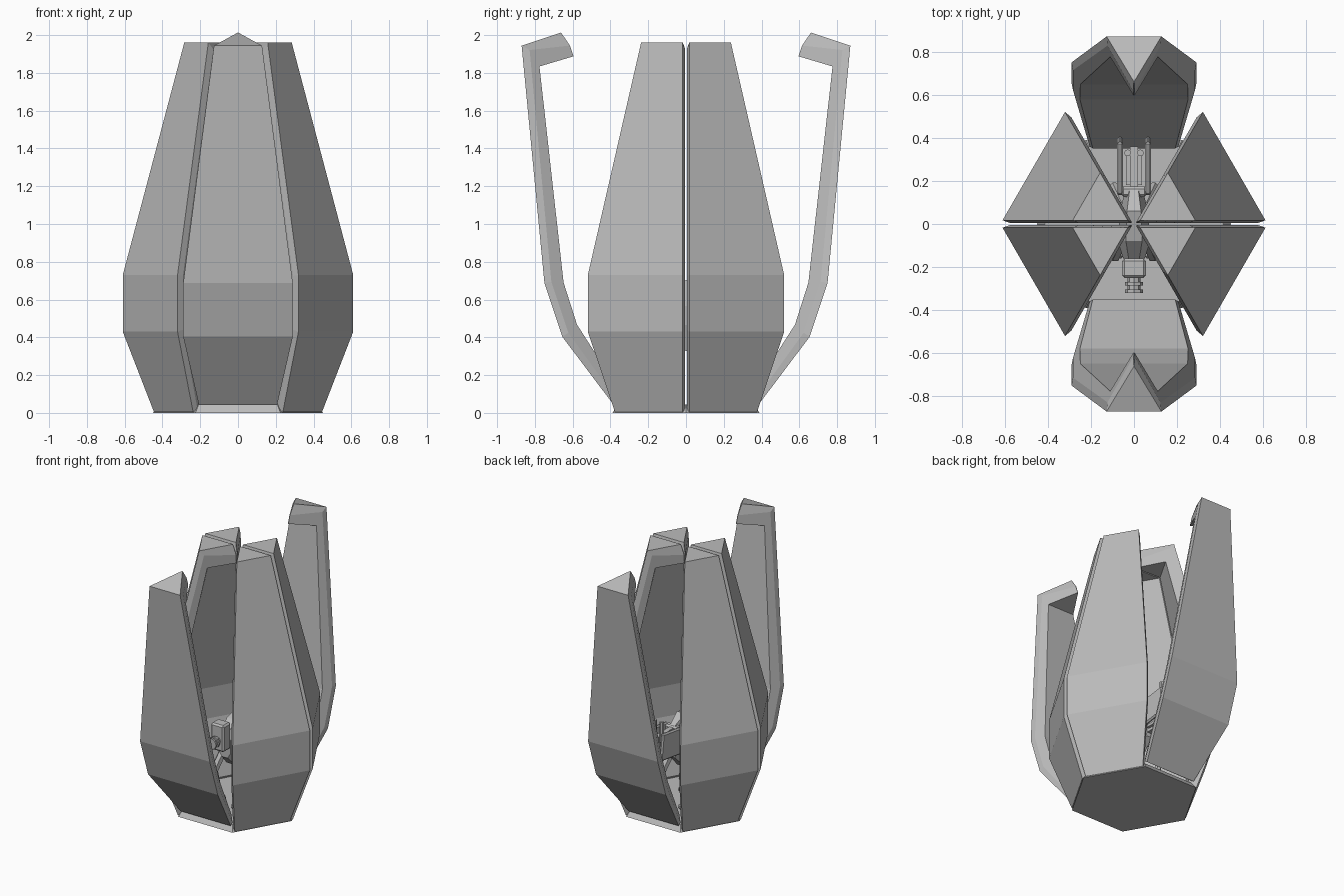
import bpy, bmesh, math
from mathutils import Matrix, Vector

cube = bpy.data.objects.get("Cube")
if cube:
    bpy.data.objects.remove(cube, do_unlink=True)

grey = bpy.data.materials.new("plain grey")
grey.use_nodes = True
COLOUR = (0.5, 0.5, 0.5, 1)
grey.diffuse_color = COLOUR
grey.node_tree.nodes["Principled BSDF"].inputs["Base Color"].default_value = COLOUR

T30 = math.tan(math.radians(30))


def finish(name, bm):
    bmesh.ops.remove_doubles(bm, verts=bm.verts, dist=0.0005)
    bmesh.ops.recalc_face_normals(bm, faces=bm.faces)
    mesh = bpy.data.meshes.new(name)
    bm.to_mesh(mesh)
    bm.free()
    mesh.materials.append(grey)
    obj = bpy.data.objects.new(name, mesh)
    bpy.context.collection.objects.link(obj)
    return obj


def loft(name, rings, matrix=Matrix()):
    """Skin a list of point rings and close both ends."""
    bm = bmesh.new()
    loops = [[bm.verts.new(matrix @ Vector(p)) for p in ring] for ring in rings]
    n = len(loops[0])
    for a, b in zip(loops, loops[1:]):
        for i in range(n):
            bm.faces.new((a[i], a[(i + 1) % n], b[(i + 1) % n], b[i]))
    bm.faces.new(loops[0])
    bm.faces.new(loops[-1])
    return finish(name, bm)


def box(name, centre, size, tilt=0, bevel=0.0):
    bm = bmesh.new()
    bmesh.ops.create_cube(bm, size=1)
    bmesh.ops.scale(bm, vec=size, verts=bm.verts)
    if bevel:
        bmesh.ops.bevel(bm, geom=bm.edges[:], offset=bevel, segments=1, affect='EDGES')
    bm.transform(Matrix.Translation(centre) @ Matrix.Rotation(math.radians(tilt), 4, 'X'))
    return finish(name, bm)


def rod(name, start, end, radius, sides=8):
    start, end = Vector(start), Vector(end)
    axis = end - start
    bm = bmesh.new()
    bmesh.ops.create_cone(bm, cap_ends=True, segments=sides, radius1=radius,
                          radius2=radius, depth=axis.length)
    bm.transform(Matrix.Translation((start + end) / 2)
                 @ axis.to_track_quat('Z', 'Y').to_matrix().to_4x4())
    return finish(name, bm)


# Petal profiles as (distance from axis, height): outer skin, chamfer, inner skin
OUTER = [(.394, .005), (.537, .43), (.537, .73), (.255, 1.96), (.035, 1.96)]
CHAMFER = [(.365, .012), (.50, .44), (.50, .725), (.222, 1.925), (.012, 1.88)]
INNER = [(.34, .06), (.443, .467), (.44, .70), (.20, 1.826), (.012, 1.82)]


def petal_rings():
    rings = []
    for o, c, i in zip(OUTER, CHAMFER, INNER):
        half = [(max(p[0] * T30 - gap, 0.001), -p[0], p[1])
                for p, gap in ((o, .02), (c, .005), (i, .005))]
        rings.append(half + [(-x, y, z) for x, y, z in reversed(half)])
    return rings


# Six petals; the front and back ones are swung open at the base
hinge = Vector((0, -OUTER[0][0], OUTER[0][1]))
swing = (Matrix.Translation((0, -.385, .045))
         @ Matrix.Rotation(math.radians(18.4), 4, 'X') @ Matrix.Translation(-hinge))
names = ["front_petal", "front_left_petal", "back_left_petal",
         "back_petal", "back_right_petal", "front_right_petal"]
for k, name in enumerate(names):
    turn = Matrix.Rotation(math.radians(60 * k), 4, 'Z')
    loft(name, petal_rings(), turn @ swing if k % 3 == 0 else turn)


# Hexagonal floor
def hexagon(apothem, z):
    r = apothem / math.cos(math.pi / 6)
    return [(r * math.cos(k * math.pi / 3), r * math.sin(k * math.pi / 3), z) for k in range(6)]


loft("floor", [hexagon(.39, 0), hexagon(.36, .045)])


# Folded machine: faceted hull, lengthwise sections (y, half width, low z, high z)
def section(y, w, low, high):
    mid, c = (low + high) / 2, w * .5
    return [(c, y, low), (w, y, mid - .05), (w, y, mid + .05), (c, y, high),
            (-c, y, high), (-w, y, mid + .05), (-w, y, mid - .05), (-c, y, low)]


loft("machine_hull", [section(-.16, .05, .42, .6), section(-.08, .075, .34, .68),
                      section(.06, .065, .32, .72), section(.16, .04, .42, .66)])

# Front head and stacked neck
box("machine_head", (0, -.205, .6), (.11, .09, .2), bevel=.012)
rod("neck", (0, -.24, .58), (0, -.32, .58), .03)
for y in (-.27, -.305):
    rod("neck_ring", (0, y, .58), (0, y - .015, .58), .042)

# Rear pack with ribs and twin upright tubes
box("rear_spine", (0, .26, .55), (.035, .2, .2))
for z in (.48, .55, .62):
    box("rear_rib", (0, .25, z), (.075, .14, .02))
box("rear_collar", (0, .15, .58), (.12, .05, .16), bevel=.012)

# Paired side parts
for s in (1, -1):
    box("rear_fin", (s * .065, .27, .58), (.028, .25, .2), 8, .01)
    rod("upright_tube", (s * .03, .33, .5), (s * .03, .33, .76), .016)
    rod("front_thigh", (s * .05, -.06, .48), (s * .09, -.15, .3), .028, 6)
    rod("front_shin", (s * .09, -.15, .3), (s * .08, -.1, .08), .022, 6)
    rod("rear_thigh", (s * .05, .08, .45), (s * .09, .17, .28), .028, 6)
    rod("rear_shin", (s * .09, .17, .28), (s * .08, .12, .08), .022, 6)
    box("front_foot", (s * .08, -.11, .065), (.06, .1, .04), bevel=.01)
    box("rear_foot", (s * .08, .12, .065), (.06, .1, .04), bevel=.01)
